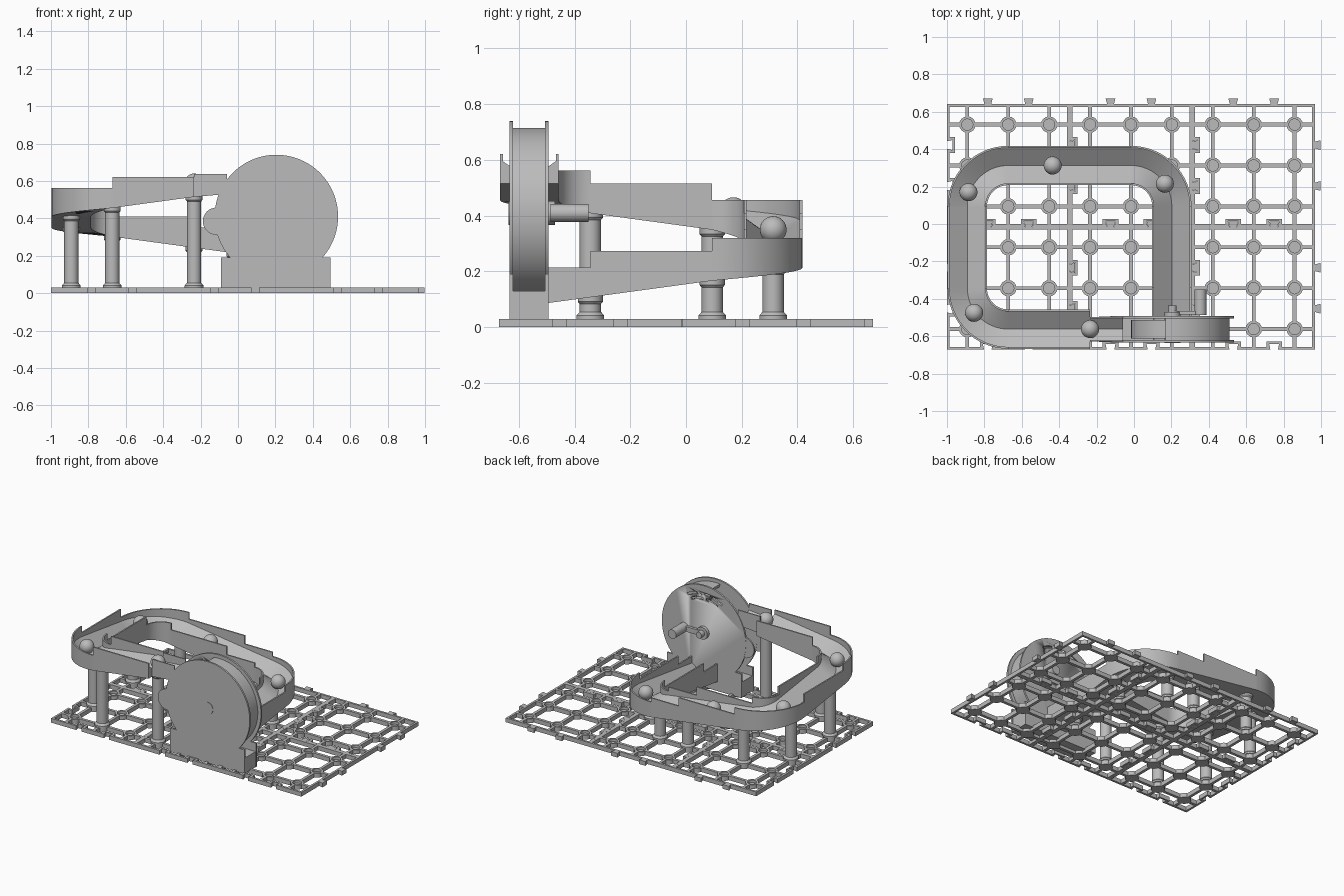
import bpy, bmesh
from math import sin, cos, pi, radians, hypot
from mathutils import Matrix, Vector

cube = bpy.data.objects.get("Cube")
if cube:
    bpy.data.objects.remove(cube, do_unlink=True)

grey = bpy.data.materials.new("plain_grey")
grey.use_nodes = True
grey.diffuse_color = (0.5, 0.5, 0.5, 1)
grey.node_tree.nodes["Principled BSDF"].inputs["Base Color"].default_value = (0.5, 0.5, 0.5, 1)

U = 0.2187                                  # grid pitch
X = [-0.891 + U * i for i in range(9)]      # peg columns
Y = [-0.562 + U * j for j in range(6)]      # peg rows


def finish(name, bm):
    bmesh.ops.recalc_face_normals(bm, faces=bm.faces)
    me = bpy.data.meshes.new(name)
    bm.to_mesh(me)
    bm.free()
    me.materials.append(grey)
    ob = bpy.data.objects.new(name, me)
    bpy.context.collection.objects.link(ob)
    bpy.ops.object.select_all(action='DESELECT')
    ob.select_set(True)
    bpy.context.view_layer.objects.active = ob
    bpy.ops.object.shade_smooth_by_angle(angle=radians(35))
    return ob


def box(bm, x0, x1, y0, y1, z0, z1):
    m = Matrix.Translation(((x0 + x1) / 2, (y0 + y1) / 2, (z0 + z1) / 2))
    bmesh.ops.create_cube(bm, size=1, matrix=m @ Matrix.Diagonal((x1 - x0, y1 - y0, z1 - z0, 1)))


def loft(bm, rings, closed=False):
    rows = [[bm.verts.new(p) for p in r] for r in rings]
    n = len(rows[0])
    for a, b in zip(rows, rows[1:] + rows[:1] if closed else rows[1:]):
        for i in range(n):
            bm.faces.new((a[i], a[(i + 1) % n], b[(i + 1) % n], b[i]))
    if not closed:
        bm.faces.new(rows[0])
        bm.faces.new(rows[-1])


def lathe(bm, x, y, profile, seg):
    # closed solid: profile runs from one axis end to the other
    loft(bm, [[(x + r * cos(2 * pi * k / seg), y + r * sin(2 * pi * k / seg), z)
               for k in range(seg)] for r, z in profile])


def cyl_y(bm, x, z, r, y0, y1, seg=64):
    loft(bm, [[(x + r * cos(2 * pi * k / seg), y, z + r * sin(2 * pi * k / seg))
               for k in range(seg)] for y in (y0, y1)])


def arc_band(bm, x, z, r0, r1, a0, a1, y0, y1, seg=32):
    rings = []
    for k in range(seg + 1):
        a = radians(a0 + (a1 - a0) * k / seg)
        rings.append([(x + r * cos(a), y, z + r * sin(a))
                      for r, y in ((r0, y0), (r1, y0), (r1, y1), (r0, y1))])
    loft(bm, rings)


# Base plate: six interlocking tiles of pegs and bars
T, B, H = 0.328, 0.01, 0.03
GAPS = ((-T, -0.135), (-0.085, 0.085), (0.135, T))


def connectors(bm, cx, cy, turn):
    # dovetail tab on the far edge, socket on the near edge
    m = Matrix.Translation((cx, cy, 0)) @ Matrix.Rotation(turn, 4, 'Z')
    part = bmesh.new()
    box(part, -T, T, T - 0.015, T, 0, H)
    for a, b in GAPS:
        box(part, a, b, -T, -T + 0.015, 0, H)
    for c in (-U / 2, U / 2):
        tab = [(c - 0.018, T), (c + 0.018, T), (c + 0.026, T + H), (c - 0.026, T + H)]
        loft(part, [[(x, y, z) for x, y in tab] for z in (0, H)])
        box(part, c - 0.042, c + 0.042, -T + 0.031, -T + 0.042, 0, H)
        for s in (-1, 1):
            side = [(c + s * 0.02, -T), (c + s * 0.042, -T),
                    (c + s * 0.042, -T + 0.035), (c + s * 0.028, -T + 0.035)]
            loft(part, [[(x, y, z) for x, y in side] for z in (0, H)])
    part.transform(m)
    me = bpy.data.meshes.new("tile_edge")
    part.to_mesh(me)
    part.free()
    bm.from_mesh(me)
    bpy.data.meshes.remove(me)


bm = bmesh.new()
for cx in X[1::3]:
    for cy in Y[1::3]:
        connectors(bm, cx, cy, 0)
        connectors(bm, cx, cy, -pi / 2)
        for d in (-U, 0, U):
            for a, b in ((-T, -U), (-U, 0), (0, U), (U, T)):
                a += 0.038 if a > -T else 0.01
                b -= 0.038 if b < T else 0.01
                box(bm, cx + d - B, cx + d + B, cy + a, cy + b, 0, H)
                box(bm, cx + a, cx + b, cy + d - B, cy + d + B, 0, H)
            for e in (-U, 0, U):
                lathe(bm, cx + d, cy + e, ((0.044, 0), (0.044, H), (0.03, H), (0.03, 0.012)), 16)
finish("base_tiles", bm)


# Marble track: V-floored channel falling at a constant slope
def floor_z(s):
    return 0.515 - 0.136 * s


def straight(x0, y0, x1, y1):
    n = hypot(x1 - x0, y1 - y0)
    nx, ny = (y1 - y0) / n, (x0 - x1) / n
    return [(x0, y0, nx, ny), (x1, y1, nx, ny)]


def corner(cx, cy, a0):
    out = []
    for k in range(17):
        a = radians(a0 - 90 * k / 16)
        out.append((cx + U * cos(a), cy + U * sin(a), cos(a), sin(a)))
    return out


def track(name, stations, s, length, half=0.105, wall=0.01, vee=0.08):
    top = floor_z(s) + 0.107
    rings = []
    w = half - wall
    for k, (x, y, nx, ny) in enumerate(stations):
        z = floor_z(s + length * k / (len(stations) - 1))
        prof = ((-half, z), (half, z), (half, top), (w, top), (w, z + vee),
                (0, z + 0.015), (-w, z + vee), (-w, top), (-half, top))
        rings.append([(x + nx * o, y + ny * o, h) for o, h in prof])
    bm = bmesh.new()
    loft(bm, rings)
    finish(name, bm)
    return s + length


ARC = U * pi / 2
s = track("track_front", straight(X[3], Y[0], X[1], Y[0]), 0, 2 * U)
s = track("track_front_corner", corner(X[1], Y[1], 270), s, ARC)
s = track("track_side", straight(X[0], Y[1], X[0], Y[3]), s, 2 * U)
s = track("track_back_corner", corner(X[1], Y[3], 180), s, ARC)
s = track("track_back", straight(X[1], Y[4], X[3], Y[4]), s, 2 * U)
s = track("track_back_short", straight(X[3], Y[4], X[4], Y[4]), s, U)
s = track("track_far_corner", corner(X[4], Y[3], 90), s, ARC)
s = track("track_return", straight(X[5], Y[3], X[5], Y[1]), s, 2 * U)
track("track_wheel_entry", straight(X[5], Y[1], X[5], -0.495), s, 0.152)
track("wheel_exit_chute", straight(-0.06, Y[0], X[3], Y[0]), -0.11, 0.11, 0.065, 0.008, 0.06)

# Support pillars under every track joint
for i, j, st in ((3, 0, 0), (1, 0, 2 * U), (0, 1, 2 * U + ARC), (0, 3, 4 * U + ARC),
                 (1, 4, 4 * U + 2 * ARC), (3, 4, 6 * U + 2 * ARC), (4, 4, 7 * U + 2 * ARC),
                 (5, 3, 7 * U + 3 * ARC), (5, 1, 9 * U + 3 * ARC)):
    t = floor_z(st) + 0.006
    bm = bmesh.new()
    lathe(bm, X[i], Y[j], ((0.03, 0.012), (0.03, H), (0.05, H), (0.05, 0.042), (0.038, 0.055),
                           (0.038, t - 0.03), (0.045, t - 0.022), (0.045, t)), 32)
    finish("support_pillar", bm)

# Lift wheel housing: two plates, drum band and foot
WX, WZ, R = 0.205, 0.41, 0.33
for name, y0, y1 in (("front_plate", -0.633, -0.62), ("back_plate", -0.506, -0.493)):
    bm = bmesh.new()
    cyl_y(bm, WX, WZ, R, y0, y1, 96)
    plate = finish(name, bm)
    if name == "back_plate":
        # arc slots through the disc
        bm = bmesh.new()
        for r, a0, a1 in ((0.27, 60, 78), (0.27, 82, 100), (0.27, 104, 122),
                          (0.235, 65, 88), (0.235, 94, 117)):
            arc_band(bm, WX, WZ, r - 0.008, r + 0.008, a0, a1, y0 - 0.02, y1 + 0.02, 8)
        cutter = finish("slot_cutter", bm)
        cutter.hide_render = True
        cutter.hide_set(True)
        mod = plate.modifiers.new("slots", 'BOOLEAN')
        mod.operation = 'DIFFERENCE'
        mod.solver = 'EXACT'
        mod.object = cutter
        bpy.context.view_layer.objects.active = plate
        bpy.ops.object.modifier_apply(modifier="slots")
        bpy.data.objects.remove(cutter, do_unlink=True)
    bm = bmesh.new()
    box(bm, -0.09, 0.495, y0, y1, 0.02, 0.19)
    cyl_y(bm, -0.115, 0.385, 0.073, y0 + 0.001, y1 - 0.001, 32)
    finish(name + "_foot", bm)

bm = bmesh.new()
arc_band(bm, WX, WZ, 0.285, 0.305, 97, -110, -0.621, -0.505, 64)
finish("drum_band", bm)
bm = bmesh.new()
box(bm, -0.088, 0.493, -0.621, -0.505, 0.02, 0.13)
finish("housing_foot", bm)

# Rotor, axle and hand crank
bm = bmesh.new()
cyl_y(bm, WX, WZ, 0.22, -0.612, -0.514)
finish("rotor", bm)
bm = bmesh.new()
cyl_y(bm, WX, WZ, 0.043, -0.636, -0.47, 32)
cyl_y(bm, WX, WZ, 0.022, -0.48, -0.435, 24)
finish("axle", bm)
bm = bmesh.new()
box(bm, WX, 0.355, -0.485, -0.465, WZ - 0.018, WZ + 0.018)
cyl_y(bm, 0.355, WZ, 0.032, -0.487, -0.35, 32)
finish("crank_handle", bm)

# Marbles
for x, y, z in ((X[3], Y[0], 0.592), (-0.855, -0.475, 0.505), (-0.885, 0.17, 0.418),
                (-0.435, Y[4], 0.35), (0.165, 0.215, 0.263)):
    bm = bmesh.new()
    bmesh.ops.create_uvsphere(bm, u_segments=32, v_segments=16, radius=0.048,
                              matrix=Matrix.Translation(Vector((x, y, z))))
    finish("marble", bm)
